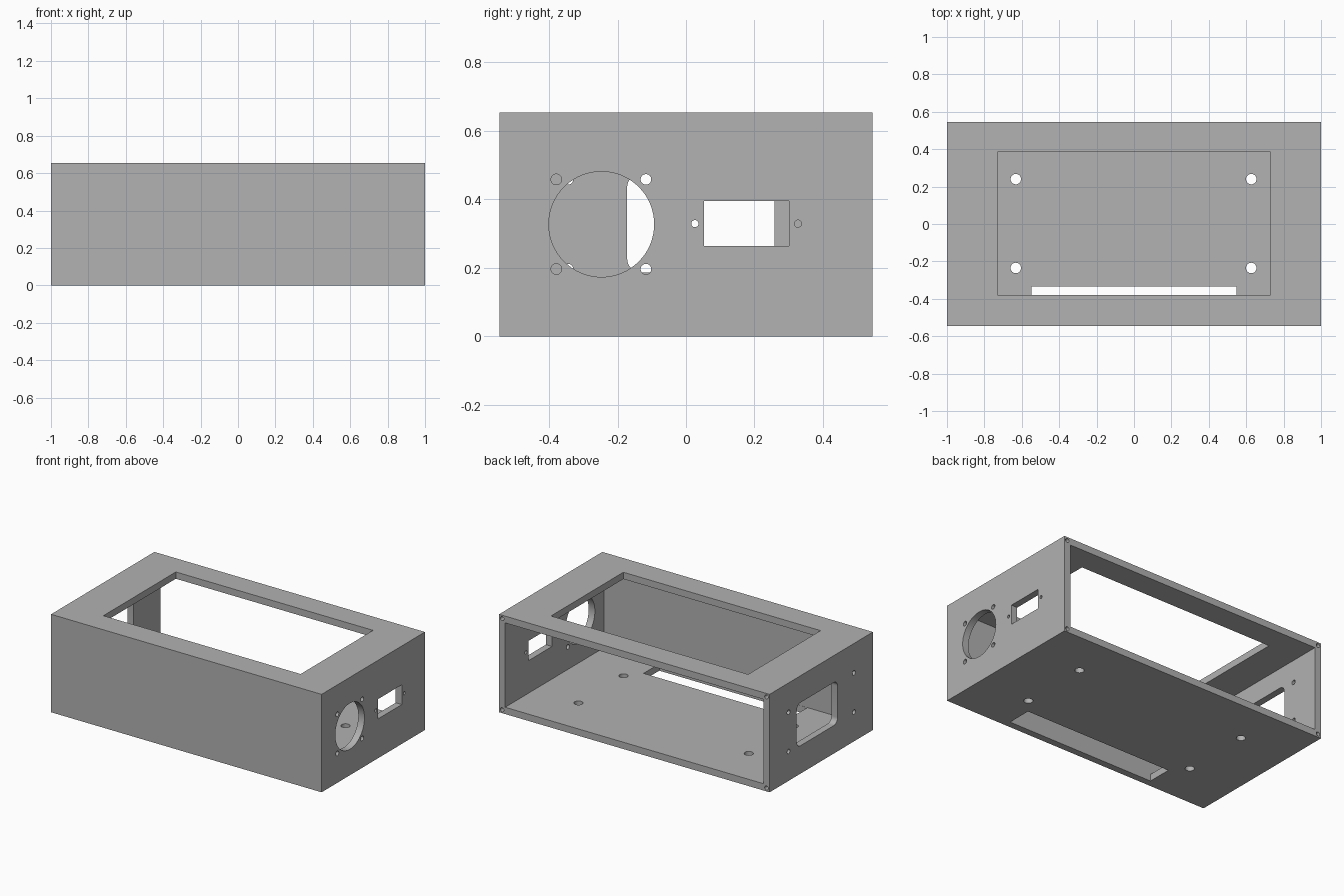
import bpy, bmesh
from mathutils import Matrix, Vector

cube = bpy.data.objects.get("Cube")
if cube:
    bpy.data.objects.remove(cube, do_unlink=True)

grey = bpy.data.materials.new("mid grey")
grey.use_nodes = True
colour = (0.445, 0.445, 0.445, 1)
grey.diffuse_color = colour
grey.node_tree.nodes["Principled BSDF"].inputs["Base Color"].default_value = colour

W, D, H, T = 1.0, 0.5455, 0.6545, 0.0455   # half width, half depth, height, wall
MID = H / 2


def add_object(name, bm):
    mesh = bpy.data.meshes.new(name)
    bm.to_mesh(mesh)
    bm.free()
    mesh.materials.append(grey)
    obj = bpy.data.objects.new(name, mesh)
    bpy.context.scene.collection.objects.link(obj)
    return obj


def block(name, low, high, radius=0):
    """Box between two corners; radius rounds the edges running along x."""
    low, high = Vector(low), Vector(high)
    bm = bmesh.new()
    bmesh.ops.create_cube(bm, size=1)
    bmesh.ops.scale(bm, vec=high - low, verts=bm.verts)
    bmesh.ops.translate(bm, vec=(low + high) / 2, verts=bm.verts)
    if radius:
        edges = [e for e in bm.edges
                 if abs(e.verts[0].co.x - e.verts[1].co.x) > 1e-4]
        bmesh.ops.bevel(bm, geom=edges, offset=radius, segments=8,
                        profile=0.5, affect='EDGES')
    return add_object(name, bm)


def rod(name, centre, axis, radius, length, sides=32):
    bm = bmesh.new()
    turn = Vector((0, 0, 1)).rotation_difference(Vector(axis)).to_matrix().to_4x4()
    bmesh.ops.create_cone(bm, cap_ends=True, segments=sides, radius1=radius,
                          radius2=radius, depth=length,
                          matrix=Matrix.Translation(centre) @ turn)
    return add_object(name, bm)


def cut(cutter):
    cutter.hide_render = True
    mod = case.modifiers.new("cut", 'BOOLEAN')
    mod.operation = 'DIFFERENCE'
    mod.solver = 'EXACT'
    mod.object = cutter
    bpy.context.view_layer.objects.active = case
    bpy.ops.object.modifier_apply(modifier=mod.name)
    bpy.data.objects.remove(cutter, do_unlink=True)


# Hollow case with an open back
case = block("instrument_case", (-W, -D, 0), (W, D, H))
cut(block("cavity", (-W + T, -D + T, T), (W - T, D + 0.1, H - T)))

# Display opening in the top, slot in the floor
cut(block("top_opening", (-0.729, -0.38, H - 0.1), (0.729, 0.385, H + 0.1)))
cut(block("floor_slot", (-0.547, -0.499, -0.1), (0.547, -0.333, 0.1)))

# Floor mounting holes
for x in (-0.632, 0.627):
    for y in (-0.235, 0.24):
        cut(rod("floor_hole", (x, y, 0), (0, 0, 1), 0.028, 0.2))

# Fan opening with its four screw holes
cut(rod("fan_opening", (W, -0.247, MID), (1, 0, 0), 0.154, 0.2, 64))
for y in (-0.379, -0.117):
    for z in (-0.131, 0.131):
        cut(rod("fan_screw_hole", (W, y, MID + z), (1, 0, 0), 0.0155, 0.2))

# Connector opening with two screw holes
cut(block("connector_opening", (W - 0.1, 0.052, 0.263), (W + 0.1, 0.301, 0.395)))
for y in (0.026, 0.327):
    cut(rod("connector_screw_hole", (W, y, 0.329), (1, 0, 0), 0.0105, 0.2))

# Rounded socket window on the opposite side with four screw holes
cut(block("socket_window", (-W - 0.1, -0.172, 0.187), (-W + 0.1, 0.259, 0.475), 0.04))
for y in (-0.345, 0.345):
    for z in (-0.131, 0.131):
        cut(rod("socket_screw_hole", (-W, y, MID + z), (1, 0, 0), 0.0155, 0.2))

# Blind screw holes in the corners of the back rim
for x in (-W + T / 2, W - T / 2):
    for z in (T / 2, H - T / 2):
        cut(rod("rim_screw_hole", (x, D, z), (0, 1, 0), 0.0136, 0.2, 24))

# Smooth the round openings, keep the edges sharp
bpy.ops.object.select_all(action='DESELECT')
case.select_set(True)
bpy.context.view_layer.objects.active = case
bpy.ops.object.shade_smooth_by_angle(angle=0.52)
